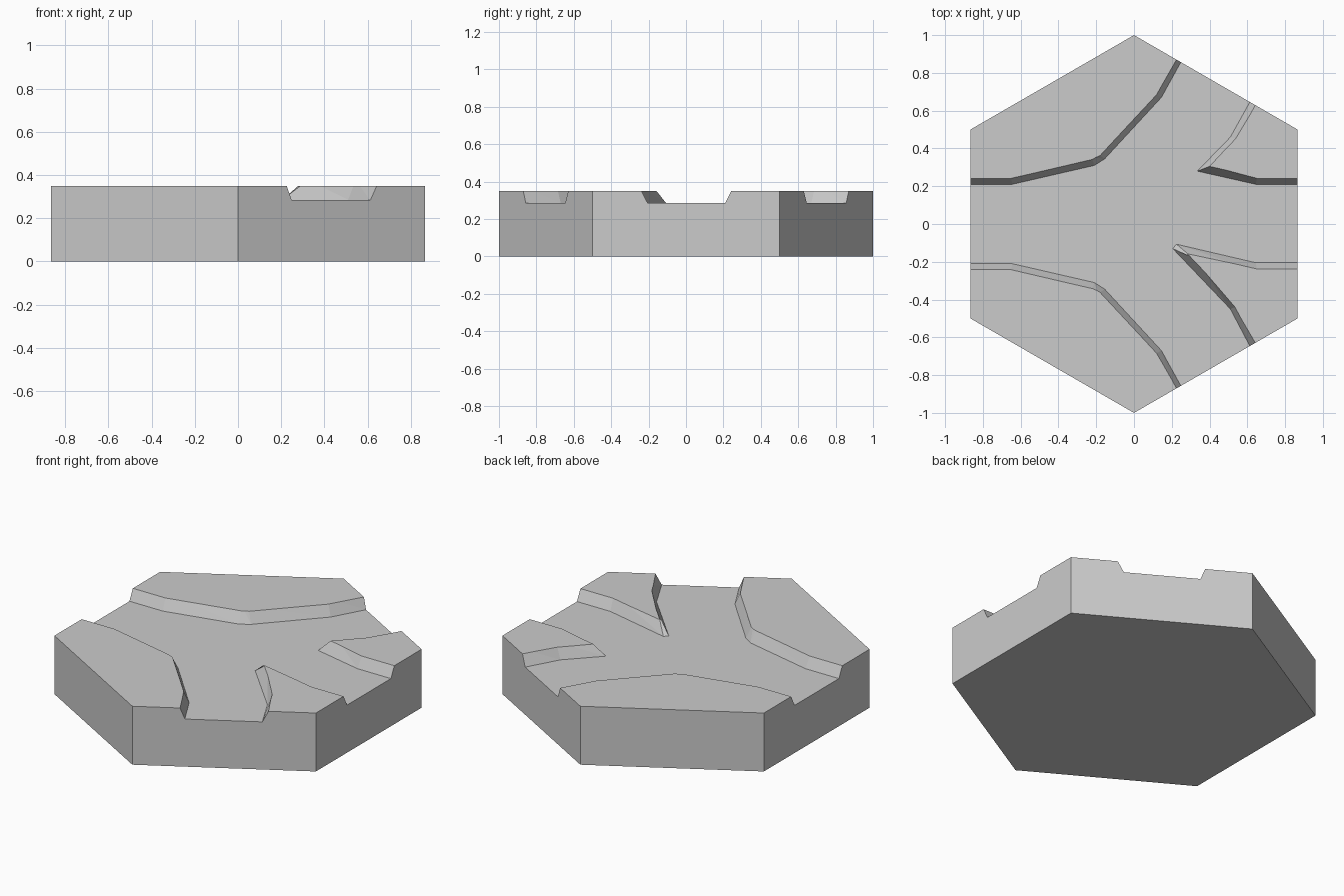
import bpy, bmesh, math
from mathutils import Vector

if "Cube" in bpy.data.objects:
    bpy.data.objects.remove(bpy.data.objects["Cube"])

TOP, FLOOR = 0.35, 0.285

# Hexagonal tile body, corner pointing along y
bpy.ops.mesh.primitive_cylinder_add(vertices=6, radius=1, depth=TOP,
                                    location=(0, 0, TOP / 2))
tile = bpy.context.object
tile.name = "river_tile"


# Banks as (foot x, foot y, rim x, rim y), running past the tile edge
def flip(bank):
    return [(a, -b, c, -d) for a, b, c, d in reversed(bank)]


long_bank = [
    (-1.1, 0.21, -1.1, 0.242), (-0.645, 0.21, -0.65, 0.242),
    (-0.21, 0.31, -0.22, 0.342), (-0.155, 0.345, -0.18, 0.362),
    (0.145, 0.67, 0.12, 0.685), (0.25, 0.86, 0.225, 0.87),
    (0.35, 1.033, 0.325, 1.043),
]
back_wedge = [
    (0.71, 0.805, 0.742, 0.79), (0.61, 0.64, 0.64, 0.625),
    (0.51, 0.46, 0.537, 0.45), (0.335, 0.28, 0.40, 0.305),
    (0.645, 0.21, 0.65, 0.242), (1.1, 0.21, 1.1, 0.242),
]
front_wedge = [
    (1.1, -0.205, 1.1, -0.238), (0.645, -0.205, 0.65, -0.238),
    (0.225, -0.107, 0.285, -0.158), (0.205, -0.13, 0.29, -0.165),
    (0.51, -0.45, 0.535, -0.44), (0.61, -0.64, 0.64, -0.625),
    (0.71, -0.805, 0.742, -0.79),
]
outline = long_bank + back_wedge + front_wedge + flip(long_bank)

# Channel cutter: floor loop lofted along the bank slopes past the tile top
bm = bmesh.new()
low, high = [], []
for fx, fy, rx, ry in outline:
    foot, rim = Vector((fx, fy, FLOOR)), Vector((rx, ry, TOP))
    low.append(bm.verts.new(foot))
    high.append(bm.verts.new(foot.lerp(rim, 1.4)))
bm.faces.new(low)
bm.faces.new(high[::-1])
n = len(low)
for i in range(n):
    j = (i + 1) % n
    bm.faces.new((low[j], low[i], high[i]))
    bm.faces.new((low[j], high[i], high[j]))
bmesh.ops.recalc_face_normals(bm, faces=bm.faces)
mesh = bpy.data.meshes.new("channel_cutter")
bm.to_mesh(mesh)
bm.free()
cutter = bpy.data.objects.new("channel_cutter", mesh)
bpy.context.collection.objects.link(cutter)
cutter.hide_render = True

# Carve the branching channel
cut = tile.modifiers.new("channel", 'BOOLEAN')
cut.operation = 'DIFFERENCE'
cut.solver = 'EXACT'
cut.object = cutter
bpy.context.view_layer.objects.active = tile
bpy.ops.object.modifier_apply(modifier=cut.name)
bpy.data.objects.remove(cutter)
